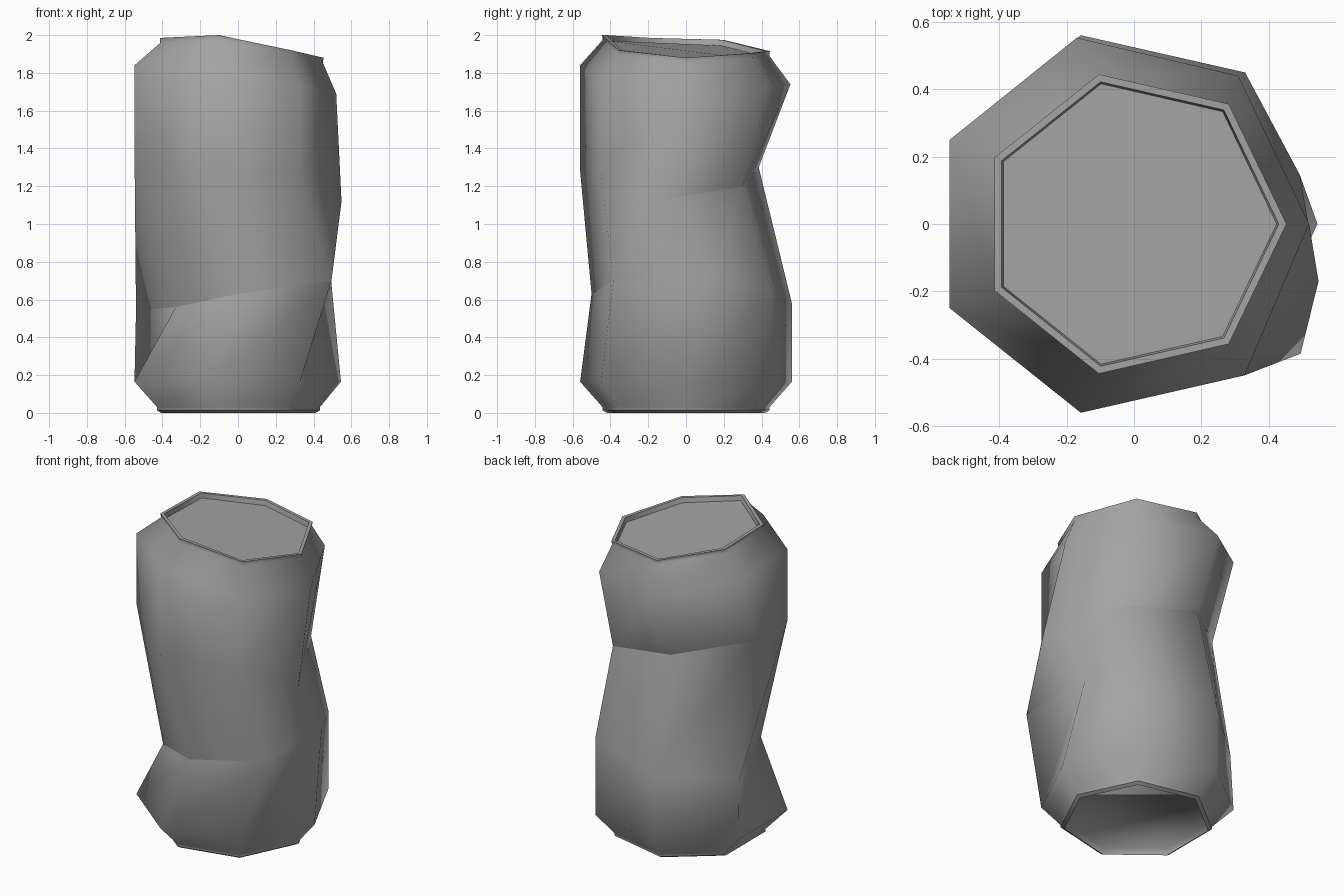
import bpy
import bmesh
from math import cos, sin, tau

SIDES = 7

default_cube = bpy.data.objects.get("Cube")
if default_cube:
    bpy.data.objects.remove(default_cube, do_unlink=True)


def make_material(name, colour):
    material = bpy.data.materials.new(name)
    material.use_nodes = True
    material.diffuse_color = colour
    shader = material.node_tree.nodes["Principled BSDF"]
    shader.inputs["Base Color"].default_value = colour
    return material


metal = make_material("plain grey metal", (0.37, 0.37, 0.37, 1))


def ring(radius, heights, centre_x=-0.03):
    """Seven-sided ring, starting at +x, with one height or one per corner."""
    if not isinstance(heights, list):
        heights = [heights] * SIDES
    return [(centre_x + radius * cos(tau * i / SIDES),
             radius * sin(tau * i / SIDES), z)
            for i, z in enumerate(heights)]


def dented(points, dents):
    """Move chosen corners of a ring to their crushed positions."""
    return [dents.get(i, point) for i, point in enumerate(points)]


def lowered(heights, amount):
    return [z - amount for z in heights]


def build(name, rings, cap=False, sharp_rings=None):
    """Bridge the rings in order, with smooth sides and sharp chosen edges."""
    sharp_rings = sharp_rings or {}
    bm = bmesh.new()
    rows = [[bm.verts.new(p) for p in points] for points in rings]
    for low, high in zip(rows, rows[1:]):
        for i in range(SIDES):
            j = (i + 1) % SIDES
            bm.faces.new((low[i], low[j], high[j], high[i]))
    if cap:
        bm.faces.new(rows[-1])
    for face in bm.faces:
        face.smooth = True
    for row, sides in sharp_rings.items():
        for i in sides:
            edge = bm.edges.get((rows[row][i], rows[row][(i + 1) % SIDES]))
            edge.smooth = False
    mesh = bpy.data.meshes.new(name)
    bm.to_mesh(mesh)
    bm.free()
    mesh.materials.append(metal)
    part = bpy.data.objects.new(name, mesh)
    bpy.context.collection.objects.link(part)
    return part


# Crushed body: two fold rings, the lower at the front, the upper at the back
body_radius = 0.575
lower_fold = dented(ring(body_radius, 0.58), {
    0: (0.492, 0.147, 0.71),
    1: (0.33, 0.45, 0.66),
    3: (-0.54, 0.23, 0.54),
    4: (-0.33, -0.29, 0.56),
    5: (0, -0.5, 0.63),
    6: (0.495, -0.385, 0.7),
})
upper_fold = dented(ring(body_radius, [1.12, 1.2, 1.29, 1.36, 1.39, 1.28, 1.27]), {
    0: (0.548, -0.17, 1.12),
    1: (0.31, 0.3, 1.2),
    2: (-0.16, 0.385, 1.3),
    3: (-0.545, 0.06, 1.37),
})
top_shoulder = dented(
    ring(body_radius, [1.69, 1.73, 1.74, 1.83, 1.84, 1.84, 1.74]), {
        0: (0.52, 0, 1.69),
        1: (0.31, 0.44, 1.73),
        2: (-0.17, 0.553, 1.74),
    })
top_heights = [1.88, 1.905, 1.915, 1.975, 1.985, 2.0, 1.92]
top_x = -0.003
base_x = -0.02

build("crushed_body", [
    ring(0.453, 0.014, base_x),
    ring(0.453, 0.03, base_x),
    ring(body_radius, 0.165),
    lower_fold,
    upper_fold,
    top_shoulder,
    ring(0.452, lowered(top_heights, 0.025), top_x),
    ring(0.456, top_heights, top_x),
], sharp_rings={3: [3, 4, 5, 6], 4: [0, 1, 2]})

# Top rim with its recessed lid
every_side = range(SIDES)
build("top_rim_and_lid", [
    ring(0.456, top_heights, top_x),
    ring(0.433, top_heights, top_x),
    ring(0.427, lowered(top_heights, 0.03), top_x),
], cap=True, sharp_rings={1: every_side, 2: every_side})

# Bottom rim, tapering under to the recessed base
build("bottom_rim_and_base", [
    ring(0.453, 0.014, base_x),
    ring(0.43, 0, base_x),
    ring(0.42, 0.04, base_x),
], cap=True, sharp_rings={1: every_side})
